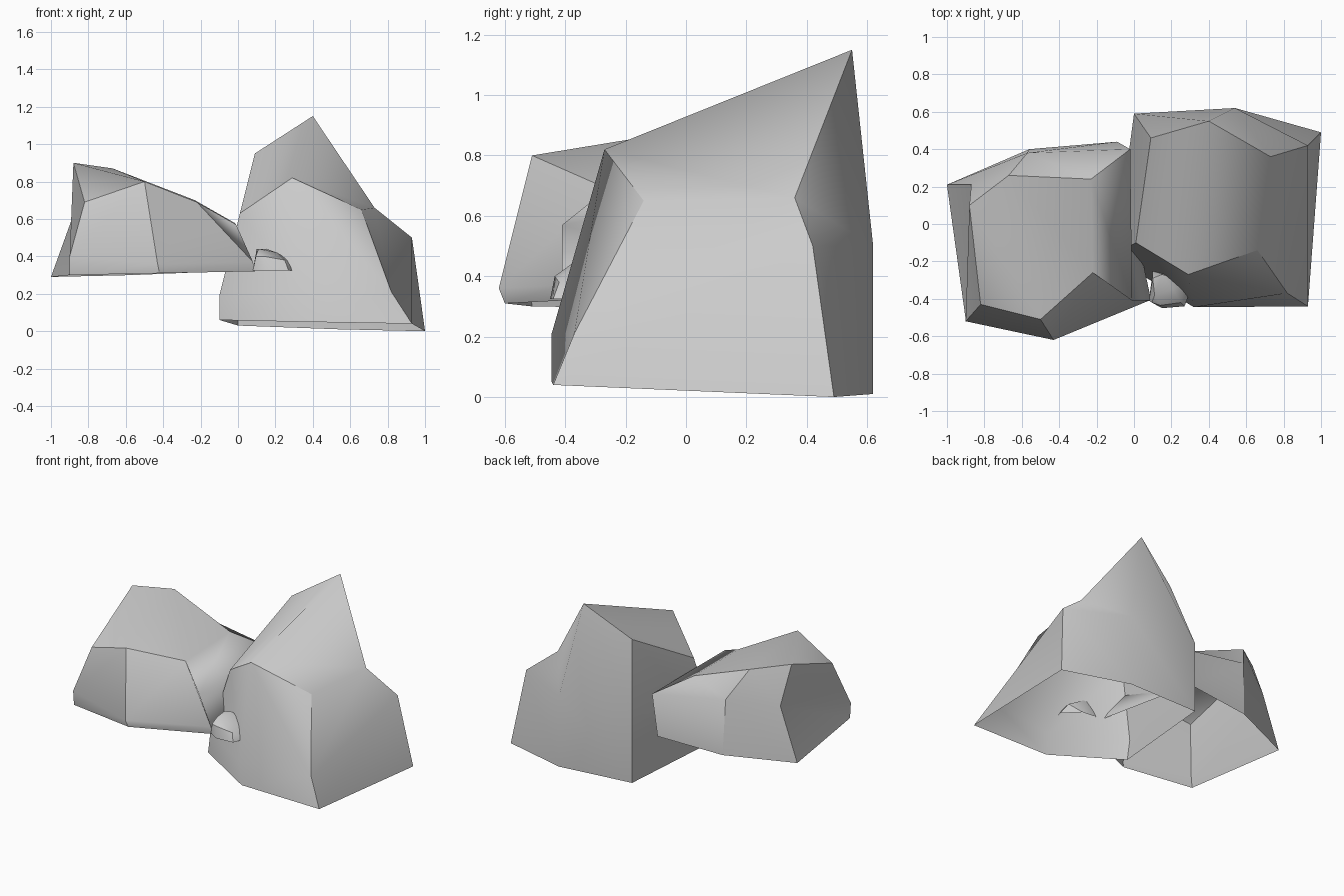
import bpy, bmesh, math

if "Cube" in bpy.data.objects:
    bpy.data.objects.remove(bpy.data.objects["Cube"])


# Turns a bmesh into a named object
def finish(bm, name):
    me = bpy.data.meshes.new(name)
    bm.to_mesh(me)
    bm.free()
    ob = bpy.data.objects.new(name, me)
    bpy.context.collection.objects.link(ob)
    return ob


# Open-bottomed rock from lettered corners. Each space-separated group is one
# smooth side; the facets in it are letter loops split by "/". Sides meet sharply.
def make_rock(name, corners, sides):
    bm = bmesh.new()
    v = {k: bm.verts.new(co) for k, co in corners.items()}
    side_of = {}
    for number, side in enumerate(sides.split()):
        for loop in side.split("/"):
            face = bm.faces.new([v[c] for c in loop])
            face.smooth = True
            side_of[face] = number
    for e in bm.edges:
        e.smooth = len({side_of[f] for f in e.link_faces}) == 1
    bmesh.ops.recalc_face_normals(bm, faces=bm.faces[:])
    # make sure the shell faces outwards
    bm.normal_update()
    if sum(f.normal.z * f.calc_area() for f in bm.faces) < 0:
        bmesh.ops.reverse_faces(bm, faces=bm.faces[:])
    return finish(bm, name)


# Convex pebble: wrap the points, merge flat triangles, open the underside
def make_pebble(name, points):
    bm = bmesh.new()
    for p in points:
        bm.verts.new(p)
    bmesh.ops.convex_hull(bm, input=bm.verts[:])
    bmesh.ops.dissolve_limit(bm, angle_limit=math.radians(4),
                             verts=bm.verts[:], edges=bm.edges[:])
    bm.normal_update()
    bmesh.ops.delete(bm, geom=[f for f in bm.faces if f.normal.z < -0.9],
                     context='FACES')
    ob = finish(bm, name)
    bpy.ops.object.select_all(action='DESELECT')
    ob.select_set(True)
    bpy.context.view_layer.objects.active = ob
    bpy.ops.object.shade_smooth_by_angle(angle=math.radians(35))
    return ob


# Tall rock on the right
make_rock("tall_rock", {
    # base outline
    'H': (-.10, -.185, .06), 'L': (0, .59, .03), 'M': (.54, .62, .01),
    'R': (1, .49, 0), 'E': (.93, -.44, .04), 'F': (.34, -.445, .05),
    # middle belt
    'K': (-.10, -.16, .19), 'G': (.32, -.445, .21), 'D': (.82, -.37, .21),
    'N': (.93, .42, .50), 'P': (.54, .62, .50), 'Q': (0, .59, .52),
    # crown
    'A': (.01, -.10, .63), 'B': (.29, -.27, .82), 'C': (.66, -.14, .65),
    'c': (.73, .36, .66), 'T': (.40, .55, 1.15), 'S': (.09, .46, .95),
}, "HFGK/FEDG/AKGB/BGD/BCD ABTS/BCcT/ERND/DNcC KASQ/HKQL "
   "LQPM/MPNR/PTcN/QSTP")

# Wide rock on the left
make_rock("wide_rock", {
    # base outline
    'K': (-1, .21, .29), 'O': (-.56, .40, .30), 'E': (-.09, .44, .32),
    'M': (.09, -.40, .32), 'I': (-.42, -.60, .31), 'J': (-.90, -.51, .30),
    # middle belt
    'k': (-.87, .21, .65), 'o': (-.57, .38, .68), 'd': (-.02, .40, .58),
    'n': (-.01, -.41, .57), 'm': (.08, -.41, .37), 'i': (-.43, -.62, .36),
    'j': (-.90, -.52, .40),
    # top
    'a': (-.88, .10, .90), 'b': (-.67, .26, .87), 'c': (-.23, .24, .70),
    'g': (-.22, -.26, .69), 'f': (-.50, -.51, .80), 'h': (-.82, -.43, .69),
}, "JIij/jifh IMmi/imgf haf/fab/fbg/gbc/cdng/gnm/MEdnm EOod/odc/ocb "
   "KkoO/kabo JjkK/jhak")

# Pebble tucked in between
base = [(.08, -.41), (.15, -.45), (.27, -.44), (.30, -.36), (.20, -.26), (.10, -.25)]
crown = [(.095, -.42, .40), (.14, -.435, .40), (.25, -.42, .38), (.10, -.29, .44),
         (.15, -.27, .44), (.21, -.35, .42), (.11, -.38, .44), (.27, -.31, .38)]
make_pebble("pebble", [(x, y, .325) for x, y in base] + crown)
